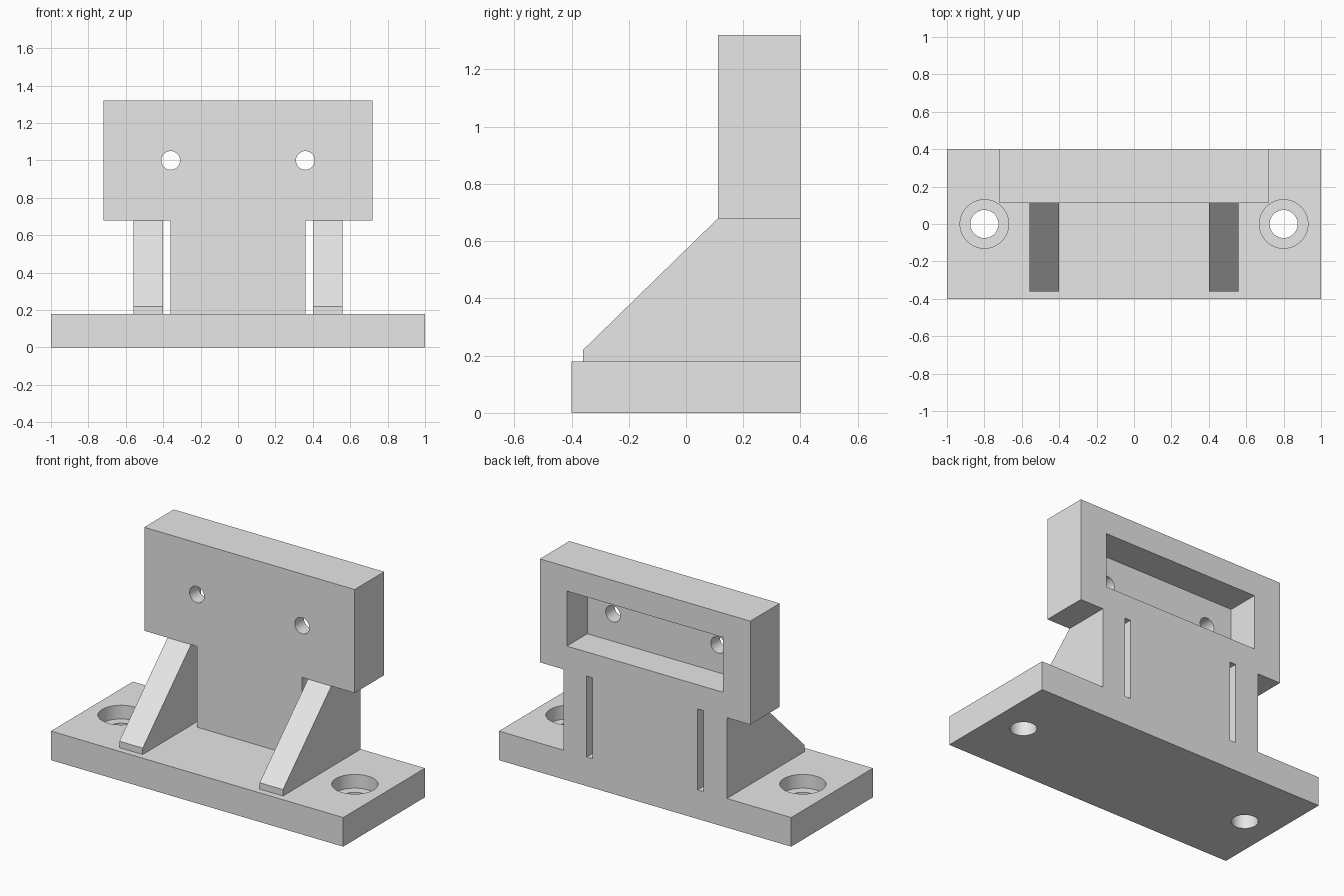
import bpy, bmesh
from mathutils import Vector, Matrix

if "Cube" in bpy.data.objects:
    bpy.data.objects.remove(bpy.data.objects["Cube"], do_unlink=True)

grey = bpy.data.materials.new("light_grey")
grey.use_nodes = True
grey.diffuse_color = (0.8, 0.8, 0.8, 1)
grey.node_tree.nodes["Principled BSDF"].inputs["Base Color"].default_value = (0.8, 0.8, 0.8, 1)


def make_object(name, bm):
    bmesh.ops.recalc_face_normals(bm, faces=bm.faces)
    mesh = bpy.data.meshes.new(name)
    bm.to_mesh(mesh)
    bm.free()
    mesh.materials.append(grey)
    obj = bpy.data.objects.new(name, mesh)
    bpy.context.collection.objects.link(obj)
    return obj


def prism(name, points, extrude):
    bm = bmesh.new()
    face = bm.faces.new([bm.verts.new(p) for p in points])
    new = bmesh.ops.extrude_face_region(bm, geom=[face])["geom"]
    verts = [g for g in new if isinstance(g, bmesh.types.BMVert)]
    bmesh.ops.translate(bm, verts=verts, vec=Vector(extrude))
    return make_object(name, bm)


def box(name, x0, x1, y0, y1, z0, z1):
    return prism(name, [(x0, y0, z0), (x1, y0, z0), (x1, y1, z0), (x0, y1, z0)], (0, 0, z1 - z0))


def cylinder(name, radius, start, end):
    start, end = Vector(start), Vector(end)
    axis = end - start
    turn = axis.to_track_quat('Z', 'Y').to_matrix().to_4x4()
    bm = bmesh.new()
    bmesh.ops.create_cone(bm, cap_ends=True, segments=48, radius1=radius, radius2=radius,
                          depth=axis.length, matrix=Matrix.Translation((start + end) / 2) @ turn)
    return make_object(name, bm)


def combine(target, tool, operation):
    mod = target.modifiers.new("join", 'BOOLEAN')
    mod.operation = operation
    mod.solver = 'EXACT'
    mod.object = tool
    tool.hide_render = True
    bpy.context.view_layer.objects.active = target
    bpy.ops.object.modifier_apply(modifier=mod.name)
    bpy.data.objects.remove(tool, do_unlink=True)


BACK, FACE, TOP = 0.4, 0.112, 0.18

# Base plate
bracket = box("mounting_bracket", -1, 1, -0.4, BACK, 0, TOP)

# Upright: narrow neck under a wide head
half = [(0.36, 0.1), (0.36, 0.68), (0.72, 0.68), (0.72, 1.32)]
outline = half + [(-x, z) for x, z in reversed(half)]
combine(bracket, prism("upright", [(x, FACE, z) for x, z in outline], (0, BACK - FACE, 0)), 'UNION')

# Sloping ribs on both sides, set apart from the neck by a slot
rib = [(-0.36, 0.1), (-0.36, 0.22), (FACE, 0.68), (0.15, 0.72), (BACK, 0.72), (BACK, 0.1)]
for x in (-0.56, 0.4):
    combine(bracket, prism("rib", [(x, y, z) for y, z in rib], (0.16, 0, 0)), 'UNION')

# Pocket in the back of the head
combine(bracket, box("pocket", -0.535, 0.535, 0.2, 0.6, 0.83, 1.17), 'DIFFERENCE')

# Head holes, and counterbored base holes
for s in (-1, 1):
    combine(bracket, cylinder("head_hole", 0.05, (s * 0.36, 0, 1), (s * 0.36, 0.5, 1)), 'DIFFERENCE')
    combine(bracket, cylinder("base_hole", 0.075, (s * 0.8, 0, -0.1), (s * 0.8, 0, 0.3)), 'DIFFERENCE')
    combine(bracket, cylinder("counterbore", 0.13, (s * 0.8, 0, TOP - 0.085), (s * 0.8, 0, 0.3)), 'DIFFERENCE')

# Smooth bores, sharp edges
bpy.ops.object.select_all(action='DESELECT')
bracket.select_set(True)
bpy.context.view_layer.objects.active = bracket
bpy.ops.object.shade_smooth_by_angle(angle=0.5)
